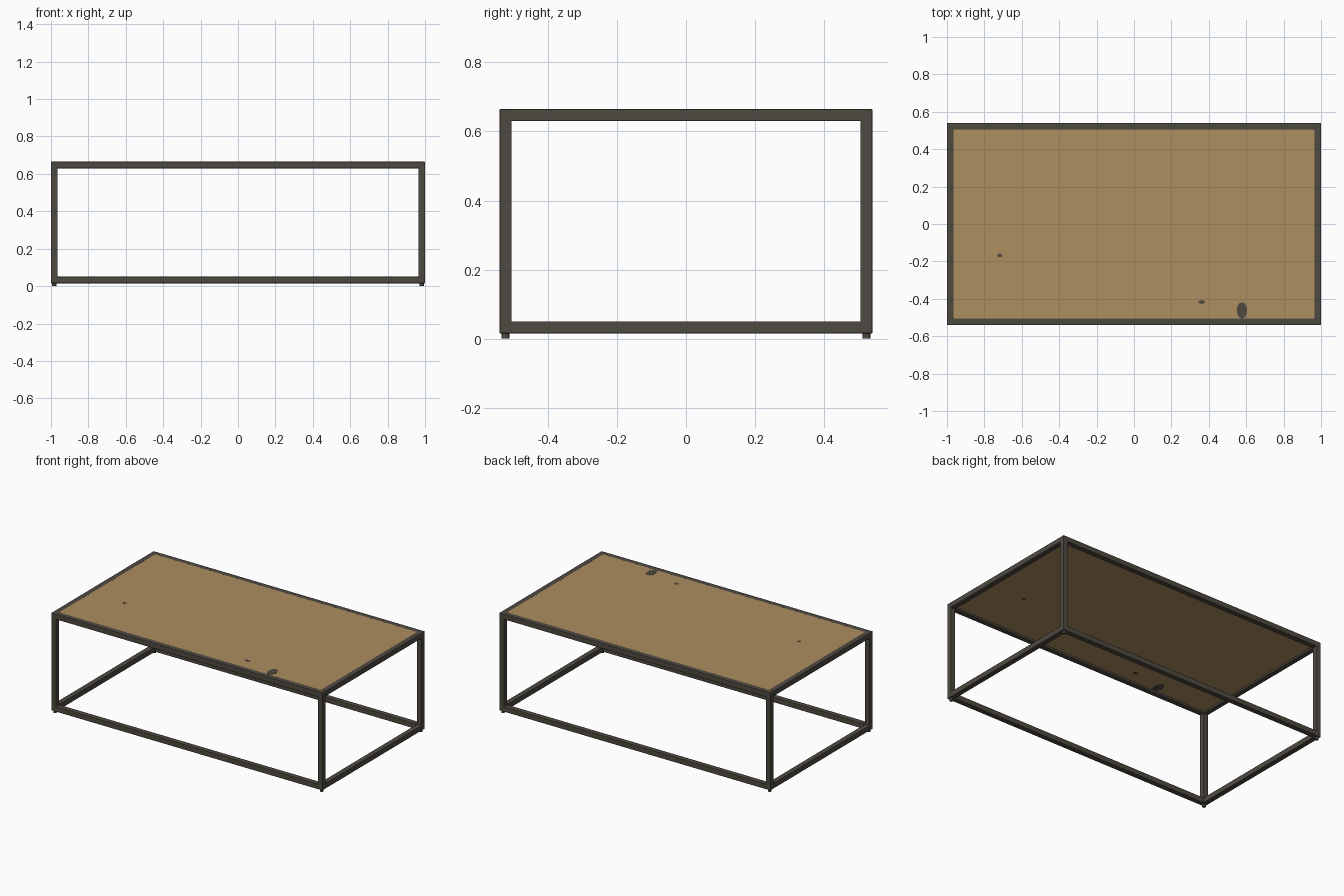
import bpy, bmesh, math
from mathutils import Matrix, Vector

if "Cube" in bpy.data.objects:
    bpy.data.objects.remove(bpy.data.objects["Cube"])

T = 0.035                        # tube width
X, Y = 1.0, 0.54                 # half length, half depth
Z0, Z1 = 0.015, 0.665            # frame bottom and top


def material(name, rgb):
    m = bpy.data.materials.new(name)
    m.diffuse_color = (*rgb, 1)
    m.use_nodes = True
    m.node_tree.nodes["Principled BSDF"].inputs["Base Color"].default_value = m.diffuse_color
    return m


metal = material("dark metal", (0.076, 0.067, 0.053))
wood = material("oak wood", (0.42, 0.268, 0.115))


def finish(name, bm, mat):
    me = bpy.data.meshes.new(name)
    bm.to_mesh(me)
    bm.free()
    ob = bpy.data.objects.new(name, me)
    bpy.context.collection.objects.link(ob)
    me.materials.append(mat)
    return ob


def box(name, centre, size, mat, bevel=0.0):
    bm = bmesh.new()
    bmesh.ops.create_cube(bm, size=1)
    bmesh.ops.scale(bm, vec=size, verts=bm.verts)
    bmesh.ops.translate(bm, vec=centre, verts=bm.verts)
    ob = finish(name, bm, mat)
    if bevel:
        mod = ob.modifiers.new("rounded edges", "BEVEL")
        mod.width, mod.segments = bevel, 2
    return ob


def disc(name, centre, rx, ry, depth, mat, sides=16):
    bm = bmesh.new()
    bmesh.ops.create_cone(bm, cap_ends=True, segments=sides,
                          radius1=1, radius2=1, depth=depth)
    bmesh.ops.scale(bm, vec=(rx, ry, 1), verts=bm.verts)
    bmesh.ops.translate(bm, vec=centre, verts=bm.verts)
    return finish(name, bm, mat)


# Corner posts and feet
for sx, xn in ((-1, "left"), (1, "right")):
    for sy, yn in ((-1, "front"), (1, "back")):
        box(f"{yn}_{xn}_post", (sx * (X - T / 2), sy * (Y - T / 2), (Z0 + Z1) / 2),
            (T, T, Z1 - Z0), metal, 0.003)
        disc(f"{yn}_{xn}_foot", (sx * (X - T / 2), sy * (Y - T / 2), 0.01),
             0.011, 0.011, 0.02, metal)

# Horizontal bars of the lower and upper frames
for z, zn in ((Z0 + T / 2, "lower"), (Z1 - T / 2, "upper")):
    for s, n in ((-1, "front"), (1, "back")):
        box(f"{zn}_{n}_bar", (0, s * (Y - T / 2), z), (2 * X - 2 * T + 0.008, T, T), metal, 0.003)
    for s, n in ((-1, "left"), (1, "right")):
        box(f"{zn}_{n}_bar", (s * (X - T / 2), 0, z), (T, 2 * Y - 2 * T + 0.008, T), metal, 0.003)

# Wooden top set into the frame
P0, P1 = 0.643, 0.664
box("table_top", (0, 0, (P0 + P1) / 2), (2 * X - 2 * T + 0.002, 2 * Y - 2 * T + 0.002, P1 - P0), wood)

# Dark wood knots, mirrored onto the underside
for i, (x, y, rx, ry) in enumerate(((0.577, -0.462, 0.028, 0.044),
                                    (0.362, -0.417, 0.018, 0.010),
                                    (-0.718, -0.168, 0.013, 0.010))):
    disc(f"knot_top_{i}", (x, y, P1), rx, ry, 0.002, metal, 12)
    disc(f"knot_underside_{i}", (-x, y, P0), rx, ry, 0.002, metal, 12)
